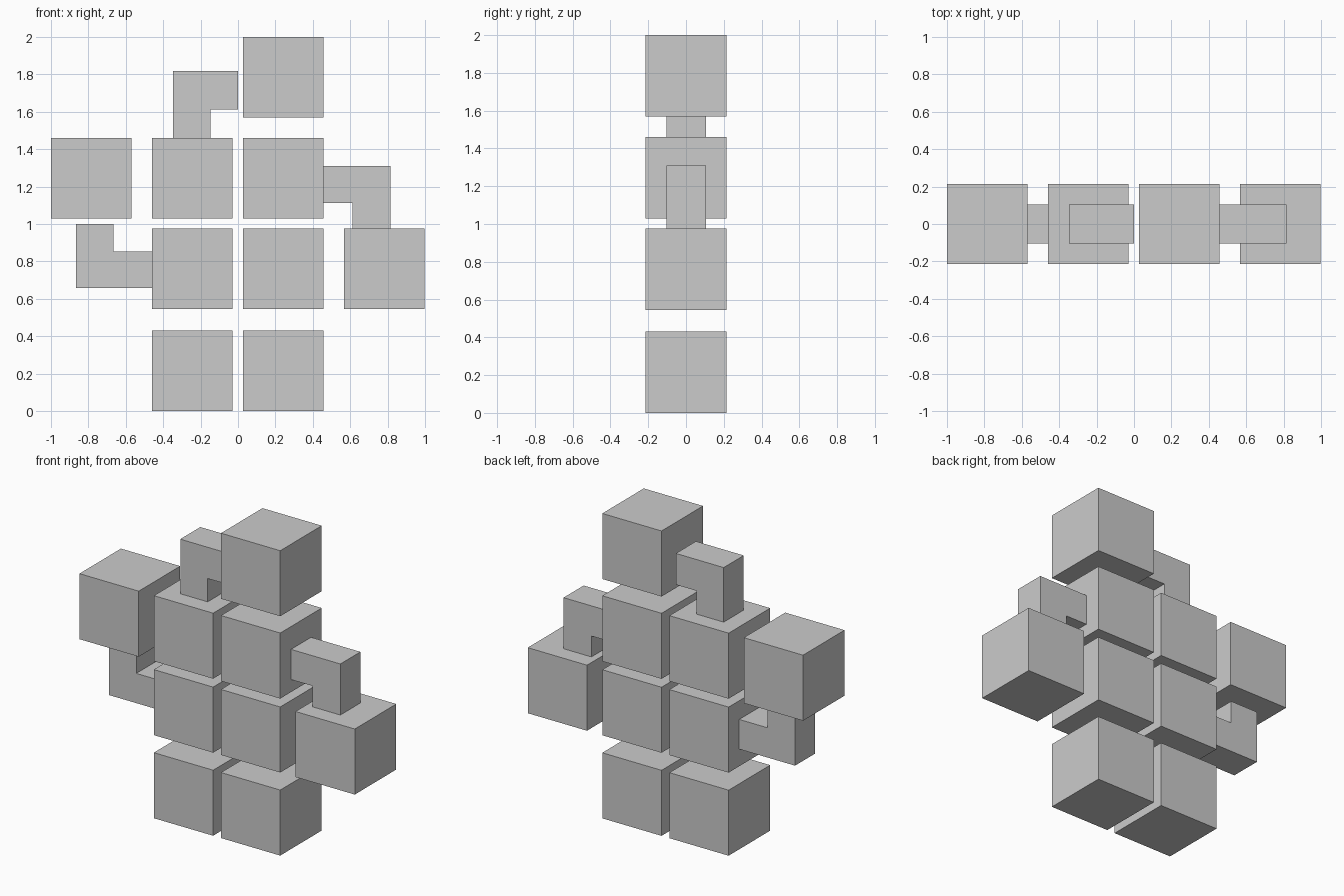
import bpy, bmesh
from mathutils import Vector

if "Cube" in bpy.data.objects:
    bpy.data.objects.remove(bpy.data.objects["Cube"])

SIZE = 0.43
COLS = [-0.785, -0.245, 0.242, 0.783]
ROWS = [0.215, 0.76, 1.245, 1.785]


def cube(name, x, z):
    mesh = bpy.data.meshes.new(name)
    bm = bmesh.new()
    bmesh.ops.create_cube(bm, size=SIZE)
    bm.to_mesh(mesh)
    bm.free()
    obj = bpy.data.objects.new(name, mesh)
    obj.location = (x, 0, z)
    bpy.context.collection.objects.link(obj)


def prism(name, profile, y0=-0.103, y1=0.105):
    mesh = bpy.data.meshes.new(name)
    bm = bmesh.new()
    face = bm.faces.new([bm.verts.new((x, y0, z)) for x, z in profile])
    out = bmesh.ops.extrude_face_region(bm, geom=[face], use_keep_orig=True)
    verts = [g for g in out["geom"] if isinstance(g, bmesh.types.BMVert)]
    bmesh.ops.translate(bm, vec=Vector((0, y1 - y0, 0)), verts=verts)
    bmesh.ops.recalc_face_normals(bm, faces=bm.faces)
    bm.to_mesh(mesh)
    bm.free()
    bpy.context.collection.objects.link(bpy.data.objects.new(name, mesh))


# Cubes: occupied columns in each row, bottom to top
for r, cols in enumerate([(1, 2), (1, 2, 3), (0, 1, 2), (2,)]):
    for c in cols:
        cube(f"block_row{r}_col{c}", COLS[c], ROWS[r])

# L-shaped connectors
prism("upper_elbow", [(-0.347, 1.46), (-0.148, 1.46), (-0.148, 1.613),
                      (0.0, 1.613), (0.0, 1.818), (-0.347, 1.818)])
prism("right_elbow", [(0.457, 1.112), (0.613, 1.112), (0.613, 0.975),
                      (0.815, 0.975), (0.815, 1.31), (0.457, 1.31)])
prism("left_elbow", [(-0.46, 0.657), (-0.46, 0.852), (-0.666, 0.852),
                     (-0.666, 1.0), (-0.865, 1.0), (-0.865, 0.657)])
